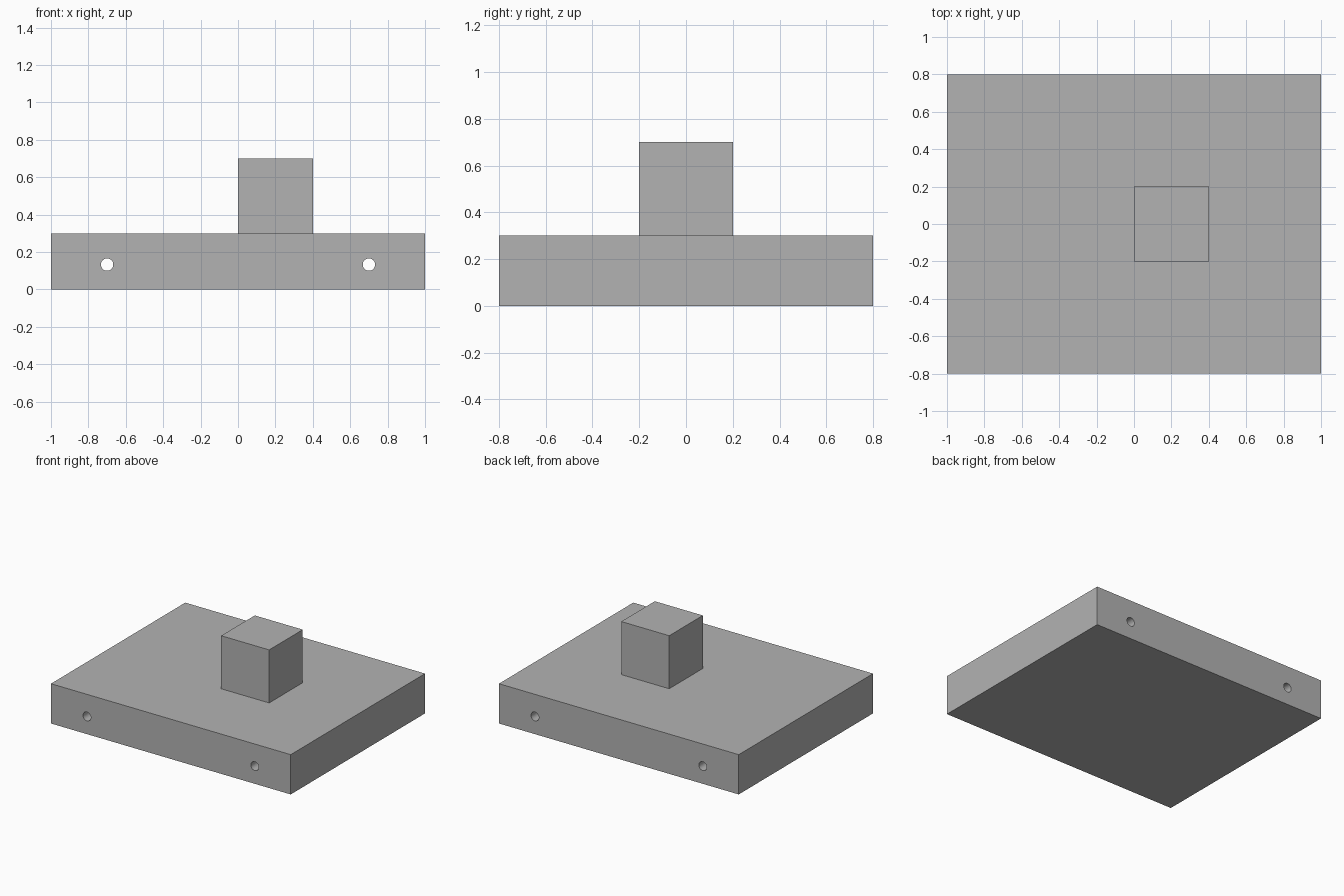
import bpy
import math

default = bpy.data.objects.get("Cube")
if default:
    bpy.data.objects.remove(default)

# Plain grey material
GREY = (0.45, 0.45, 0.45, 1)
grey = bpy.data.materials.new("plain_grey")
grey.use_nodes = True
grey.diffuse_color = GREY
grey.node_tree.nodes["Principled BSDF"].inputs["Base Color"].default_value = GREY


def box(name, size, centre):
    bpy.ops.mesh.primitive_cube_add(size=1, location=centre)
    ob = bpy.context.object
    ob.name = name
    ob.scale = size
    bpy.ops.object.transform_apply(location=False, rotation=False, scale=True)
    ob.data.materials.append(grey)
    return ob


# Base slab and the block standing on it, off centre towards the left
slab = box("base_slab", (2, 1.6, 0.3), (0, 0, 0.15))
block = box("top_block", (0.4, 0.4, 0.4), (0.2, 0, 0.5))

# Two round holes running through the slab from front to back
for side, x in (("left", 0.7), ("right", -0.7)):
    bpy.ops.mesh.primitive_cylinder_add(
        vertices=32, radius=0.033, depth=2,
        location=(x, 0, 0.133), rotation=(math.pi / 2, 0, 0))
    cutter = bpy.context.object
    cutter.name = side + "_hole_cutter"
    cutter.data.materials.append(grey)
    cutter.hide_render = True
    cutter.display_type = 'WIRE'
    cut = slab.modifiers.new(side + "_hole", 'BOOLEAN')
    cut.operation = 'DIFFERENCE'
    cut.solver = 'EXACT'
    cut.object = cutter
